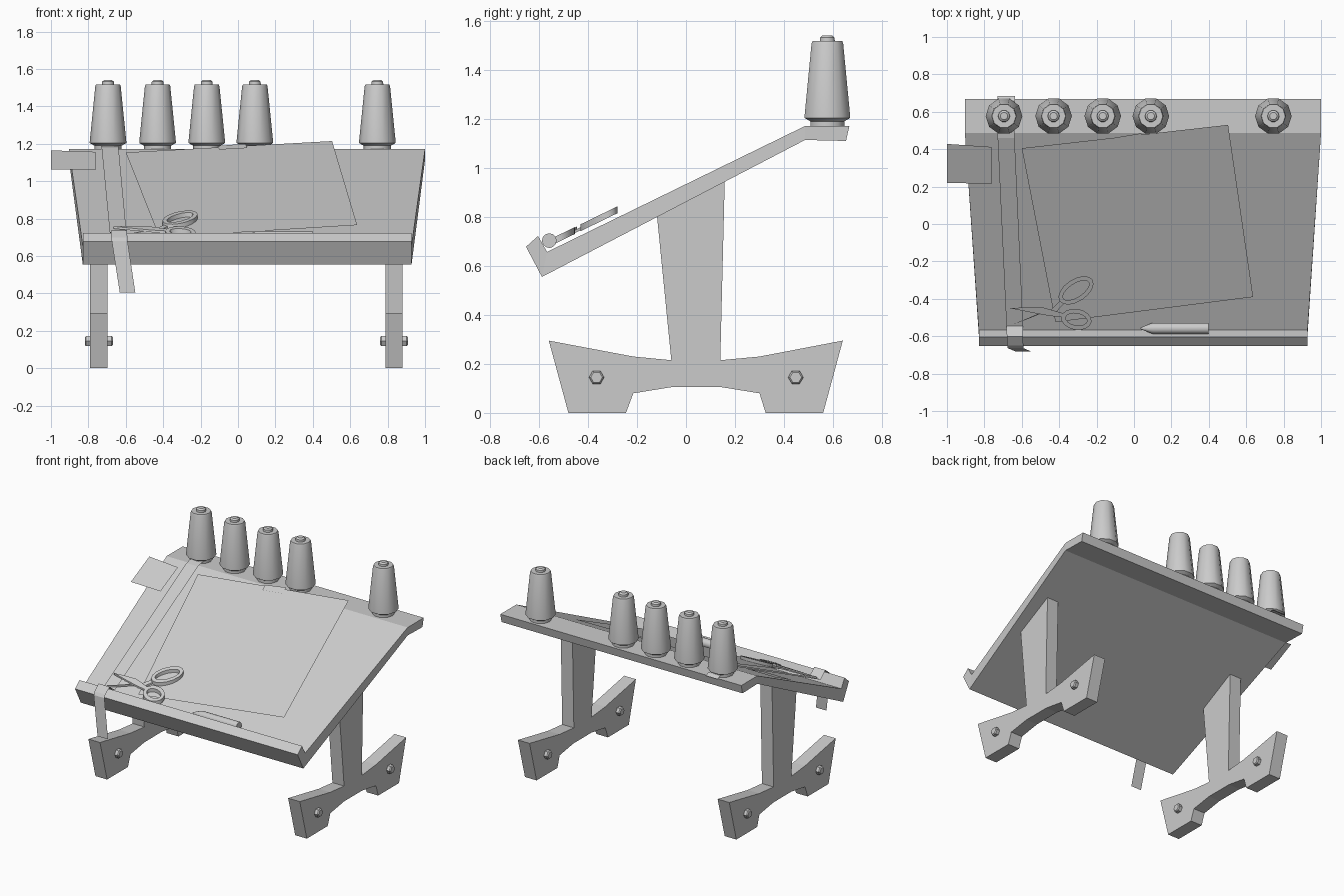
import bpy, bmesh, math
from mathutils import Vector

if "Cube" in bpy.data.objects:
    bpy.data.objects.remove(bpy.data.objects["Cube"])


def make(name, verts, faces, smooth=False, fix=True):
    me = bpy.data.meshes.new(name)
    me.from_pydata(verts, [], faces)
    if fix:
        bm = bmesh.new()
        bm.from_mesh(me)
        bmesh.ops.recalc_face_normals(bm, faces=bm.faces)
        bm.to_mesh(me)
        bm.free()
    ob = bpy.data.objects.new(name, me)
    bpy.context.collection.objects.link(ob)
    if smooth:
        bpy.ops.object.select_all(action='DESELECT')
        ob.select_set(True)
        bpy.context.view_layer.objects.active = ob
        bpy.ops.object.shade_smooth_by_angle(angle=math.radians(40))
    return ob


def prism(name, lower, upper):
    n = len(lower)
    sides = [(i, (i + 1) % n, n + (i + 1) % n, n + i) for i in range(n)]
    return make(name, lower + upper, [tuple(range(n))[::-1], tuple(range(n, 2 * n))] + sides)


def lathe(name, profile, n, place, smooth=True):
    """Spin (radius, distance) pairs; place maps local (a, b, distance) to world."""
    verts = [place(r * math.cos(2 * math.pi * k / n), r * math.sin(2 * math.pi * k / n), d)
             for r, d in profile for k in range(n)]
    faces = [(j * n + k, j * n + (k + 1) % n, (j + 1) * n + (k + 1) % n, (j + 1) * n + k)
             for j in range(len(profile) - 1) for k in range(n)]
    last = (len(profile) - 1) * n
    faces += [tuple(range(n))[::-1], tuple(range(last, last + n))]
    return make(name, verts, faces, smooth)


def on_board(x, y, h):
    """Point at height h above the sloping board surface."""
    return (x, y, 0.657 + (y + 0.567) * 0.488 + h)


# tilted board with front lip and flat rear shelf, tapering to the front
profile = [(-.588, .555), (.486, 1.114), (.653, 1.11), (.667, 1.171),
           (.486, 1.171), (-.567, .657), (-.604, .722), (-.653, .678)]
verts = []
for back, front in ((-.904, -.83), (1.0, .928)):
    for y, z in profile:
        t = min(1, max(0, (y + .567) / 1.053))
        verts.append((front + (back - front) * t, y, z))
faces = [(i, (i + 1) % 8, 8 + (i + 1) % 8, 8 + i) for i in range(8)]
for f in ((7, 6, 5, 0), (0, 5, 4, 1), (1, 4, 3, 2)):
    faces += [f, tuple(i + 8 for i in f)]
make("board", verts, faces)

# two trestle legs with bolts through the feet
leg = [(-.56, .295), (-.215, .23), (-.06, .215), (-.118, .80), (.158, .944), (.14, .215),
       (.30, .23), (.64, .295), (.56, 0), (.325, 0), (.30, .08), (.145, .105),
       (-.06, .105), (-.215, .08), (-.245, 0), (-.48, 0)]
for side, cx in (("left", -.744), ("right", .834)):
    prism(side + "_leg", [(cx - .046, y, z) for y, z in leg], [(cx + .046, y, z) for y, z in leg])
    for pos, by in (("front", -.365), ("rear", .448)):
        lathe(f"{side}_{pos}_bolt", [(.024, -.075), (.031, -.068), (.031, .068), (.024, .075)], 6,
              lambda a, b, d, cx=cx, by=by: (cx + d, by + a, .145 + b), smooth=False)

# thread cones on the shelf
cone = [(.073, 1.168), (.073, 1.19), (.098, 1.204), (.0975, 1.215), (.068, 1.507), (.064, 1.517),
        (.032, 1.517), (.031, 1.532), (.02, 1.541)]
for i, sx in enumerate((-.695, -.43, -.167, .09, .745)):
    lathe(f"thread_cone_{i + 1}", cone, 10, lambda a, b, d, sx=sx: (sx + a, .577 + b, d))

# paper sheet, fabric swatch and tape tab lying on the board
sheet = [(-.60, .405), (-.42, -.525), (.637, -.39), (.503, .53)]
make("paper_sheet", [on_board(x, y, .022) for x, y in sheet], [(0, 1, 2, 3)], fix=False)
swatch = [(-1.0, .428), (-1.0, .22), (-.763, .215), (-.763, .412)]
make("fabric_swatch", [on_board(x, y, .022) for x, y in swatch], [(0, 1, 2, 3)], fix=False)
tab = [(-.11, .46), (-.10, .42), (.05, .437), (.04, .485)]
make("tape_tab", [on_board(x, y, .03) for x, y in tab], [(0, 1, 2, 3)], fix=False)

# measuring tape draped over shelf, board and lip
path = [(.685, 1.176, -.73), (.66, 1.188, -.73), (.50, 1.188, -.73), (.46, 1.178, -.729),
        (-.545, .69, -.682), (-.602, .737, -.68), (-.65, .70, -.678), (-.664, .68, -.675),
        (-.682, .404, -.632)]
verts = []
for i, (y, z, x) in enumerate(path):
    verts += [(x, y, z), (x + .095 - .0015 * i, y, z)]
make("measuring_tape", verts, [(2 * i, 2 * i + 2, 2 * i + 3, 2 * i + 1) for i in range(len(path) - 1)],
     fix=False)

# chalk pencil resting in the lip
lathe("pencil", [(.004, .035), (.014, .06), (.028, .095), (.03, .105), (.03, .398)], 12,
      lambda a, b, d: (d, -.558 + a, .703 + b))


# scissors: two crossing blades, each with a looped handle
def ring(name, cx, cy, a, b, ang, h0, h1, n=16):
    verts = []
    for k in range(n):
        t = 2 * math.pi * k / n
        for da, h in ((0, h0), (0, h1), (-.024, h1), (-.024, h0)):
            u, v = (a + da) * math.cos(t), (b + da) * math.sin(t)
            verts.append(on_board(cx + u * math.cos(ang) - v * math.sin(ang),
                                  cy + u * math.sin(ang) + v * math.cos(ang), h))
    faces = [(4 * k + j, 4 * k + (j + 1) % 4, 4 * ((k + 1) % n) + (j + 1) % 4, 4 * ((k + 1) % n) + j)
             for k in range(n) for j in range(4)]
    make(name, verts, faces, True)


blade_a = [(-.655, -.54), (-.56, -.505), (-.44, -.455), (-.385, -.40), (-.37, -.42),
           (-.42, -.475), (-.50, -.475)]
blade_b = [(-.665, -.45), (-.56, -.445), (-.49, -.445), (-.37, -.48), (-.375, -.50),
           (-.46, -.49), (-.54, -.475)]
for name, pts, h0, h1 in (("scissor_blade_lower", blade_a, .022, .034),
                          ("scissor_blade_upper", blade_b, .032, .044)):
    prism(name, [on_board(x, y, h0) for x, y in pts], [on_board(x, y, h1) for x, y in pts])
ring("scissor_handle_large", -.31, -.355, .105, .06, math.radians(33), .018, .046)
ring("scissor_handle_small", -.308, -.51, .082, .056, math.radians(-10), .018, .046)
